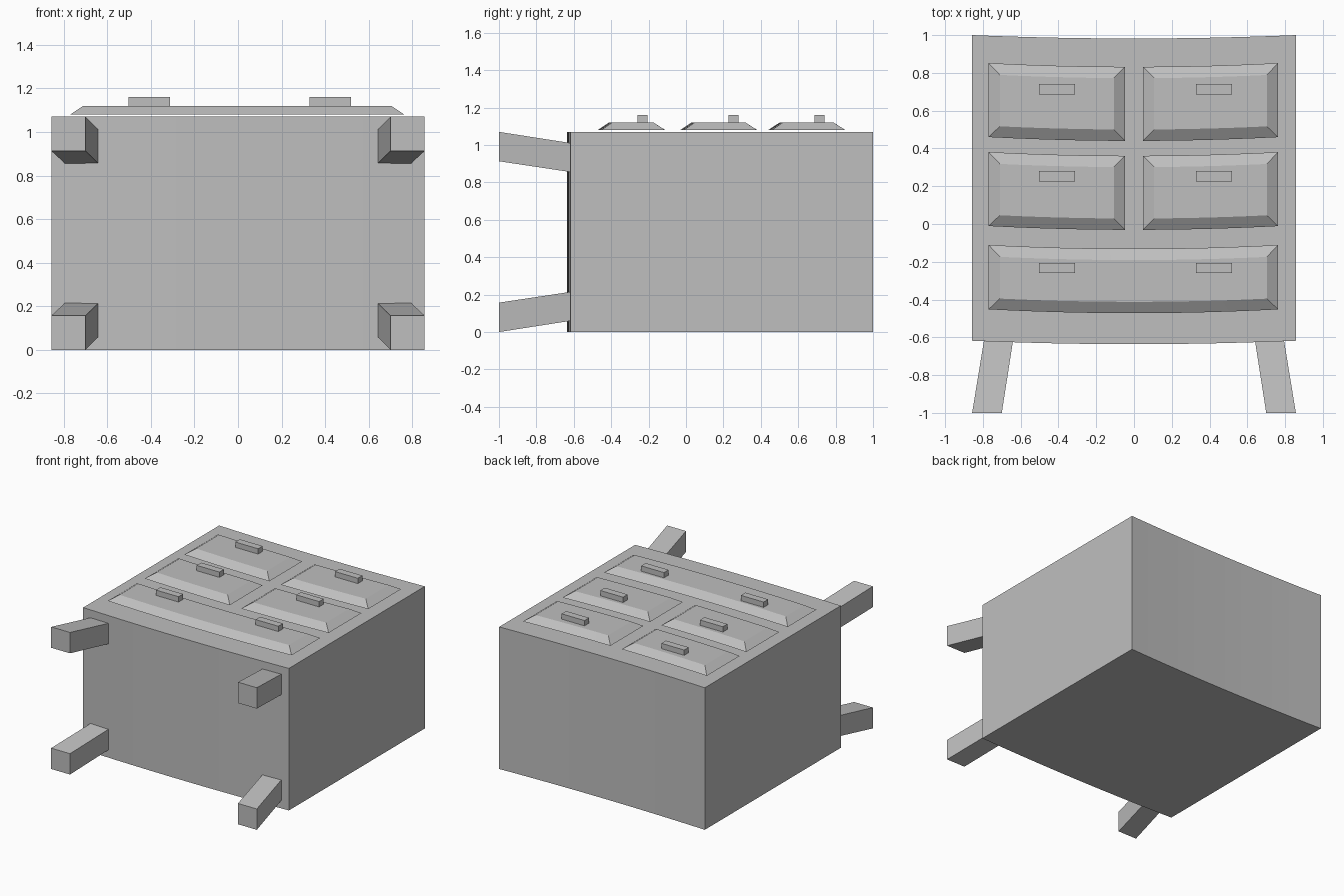
import bpy
import bmesh
import math

if "Cube" in bpy.data.objects:
    bpy.data.objects.remove(bpy.data.objects["Cube"], do_unlink=True)

GREY = (0.52, 0.52, 0.52, 1)
grey = bpy.data.materials.new("plain_grey")
grey.use_nodes = True
grey.diffuse_color = GREY
grey.node_tree.nodes["Principled BSDF"].inputs["Base Color"].default_value = GREY

HALF_WIDTH = 0.857
HEIGHT = 1.07


def finish(name, bm):
    bmesh.ops.recalc_face_normals(bm, faces=bm.faces[:])
    mesh = bpy.data.meshes.new(name)
    bm.to_mesh(mesh)
    bm.free()
    mesh.materials.append(grey)
    obj = bpy.data.objects.new(name, mesh)
    bpy.context.collection.objects.link(obj)
    return obj


def loft(name, rings):
    """Skin a row of four-point rings and cap both ends."""
    bm = bmesh.new()
    rows = [[bm.verts.new(p) for p in ring] for ring in rings]
    for a, b in zip(rows, rows[1:]):
        for k in range(4):
            n = (k + 1) % 4
            bm.faces.new((a[k], a[n], b[n], b[k]))
    bm.faces.new(rows[0])
    bm.faces.new(rows[-1])
    return finish(name, bm)


def bowed_block(name, low, high, z0, z1, bow=0.0, steps=1):
    """Block from a low to a high rectangle (x0, x1, y0, y1), bowed toward -y."""
    def point(rect, t, y, z):
        x = rect[0] + (rect[1] - rect[0]) * t
        return (x, y - bow * (1 - (x / HALF_WIDTH) ** 2), z)

    rings = []
    for i in range(steps + 1):
        t = i / steps
        rings.append([point(low, t, low[2], z0), point(low, t, low[3], z0),
                      point(high, t, high[3], z1), point(high, t, high[2], z1)])
    return loft(name, rings)


# Cabinet body, lying on its back
body = (-HALF_WIDTH, HALF_WIDTH, -0.618, 1.0)
bowed_block("cabinet_body", body, body, 0, HEIGHT, 0.018, 12)


# Bevelled drawer fronts
def drawer(name, x0, x1, y0, y1, steps):
    e = 0.06
    bowed_block(name, (x0, x1, y0, y1), (x0 + e, x1 - e, y0 + e, y1 - e),
                1.08, 1.12, 0.025, steps)


for row, y in (("top", 0.465), ("middle", -0.006)):
    drawer(row + "_right_drawer", -0.77, -0.047, y, y + 0.392, 6)
    drawer(row + "_left_drawer", 0.047, 0.763, y, y + 0.392, 6)
drawer("bottom_drawer", -0.77, 0.763, -0.447, -0.106, 12)

# Drawer handles
for row, y in (("top", 0.713), ("middle", 0.253), ("bottom", -0.233)):
    for side, x in (("right", -0.408), ("left", 0.423)):
        rect = (x - 0.095, x + 0.095, y - 0.027, y + 0.027)
        bowed_block(f"{row}_{side}_handle", rect, rect, 1.115, 1.16)


# Splayed legs, each leaning out to the cabinet's corner
def square(sx, sz, x_in, x_out, inset_in, inset_out, y):
    def height(d):
        return HEIGHT - d if sz > 0 else d
    return [(sx * x, y, height(d)) for x, d in
            ((x_in, inset_in), (x_out, inset_in),
             (x_out, inset_out), (x_in, inset_out))]


for side, sx in (("right", -1), ("left", 1)):
    for depth, sz in (("front", 1), ("back", -1)):
        loft(f"{depth}_{side}_leg",
             [square(sx, sz, 0.70, 0.857, 0.157, 0.0, -1.0),
              square(sx, sz, 0.64, 0.794, 0.215, 0.06, -0.615)])
